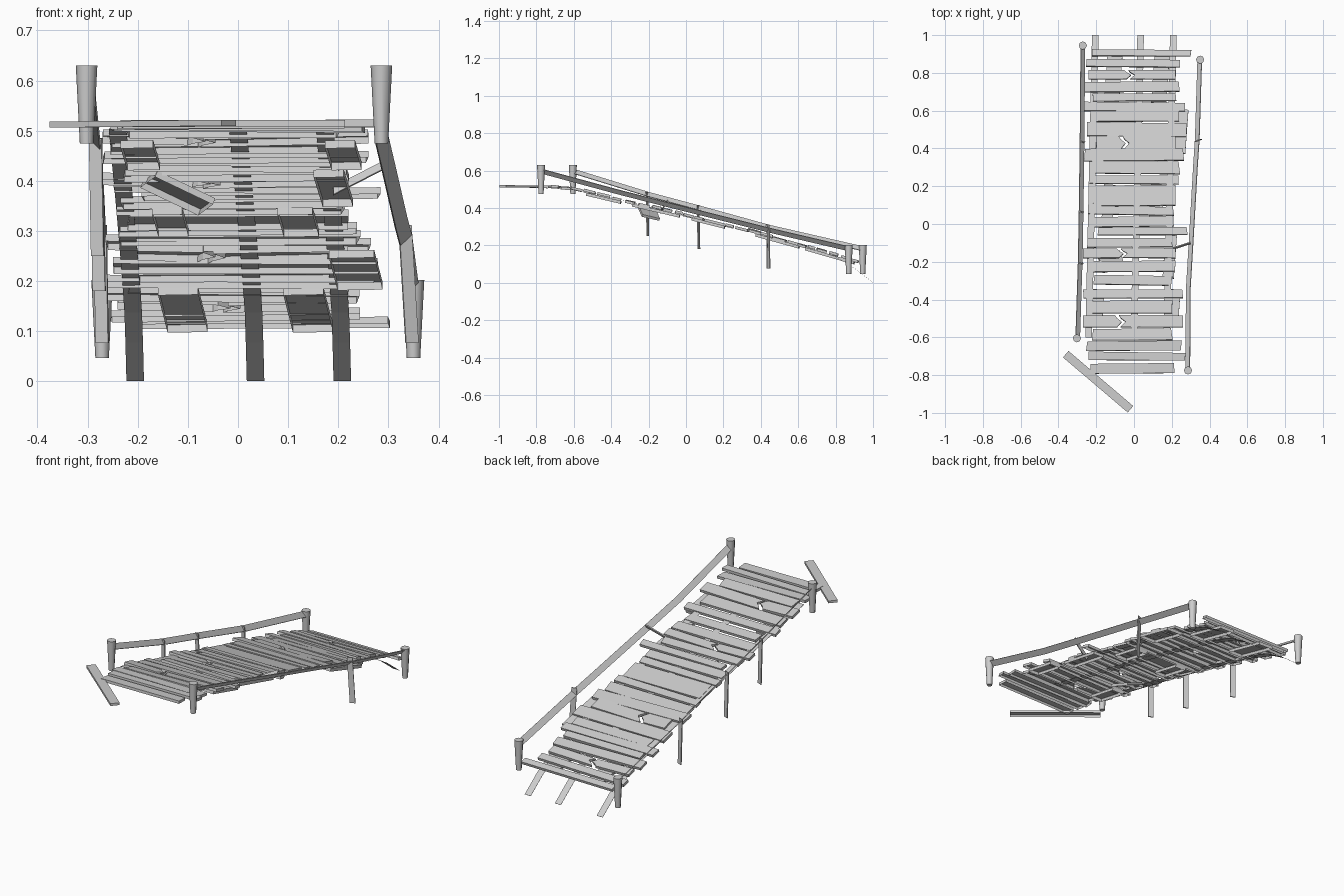
import bpy, bmesh, math, random
from mathutils import Vector, Matrix

random.seed(4)
cube = bpy.data.objects.get("Cube")
if cube:
    bpy.data.objects.remove(cube, do_unlink=True)

wood = bpy.data.materials.new("grey wood")
wood.use_nodes = True
colour = (0.61, 0.61, 0.61, 1)
wood.diffuse_color = colour
wood.node_tree.nodes["Principled BSDF"].inputs["Base Color"].default_value = colour

# Height of the sagging deck along its length
DECK = [(-.8, .515), (-.6, .503), (-.3, .432), (0, .362), (.36, .272), (.62, .2), (.94, .108)]


def deck(y):
    """Height and pitch of the deck at y."""
    for (ya, za), (yb, zb) in zip(DECK, DECK[1:]):
        if y <= yb or yb == DECK[-1][0]:
            slope = (zb - za) / (yb - ya)
            return za + slope * (y - ya), math.atan(slope)


def finish(name, bm):
    mesh = bpy.data.meshes.new(name)
    bm.to_mesh(mesh)
    bm.free()
    mesh.materials.append(wood)
    obj = bpy.data.objects.new(name, mesh)
    bpy.context.collection.objects.link(obj)
    return obj


def board(name, outline, thick, place):
    """Top face and side walls over a flat outline, open underneath."""
    bm = bmesh.new()
    low, high = [[bm.verts.new((x, y, z)) for x, y in outline] for z in (-thick / 2, thick / 2)]
    bm.faces.new(high)
    for i in range(len(outline)):
        bm.faces.new((low[i - 1], low[i], high[i], high[i - 1]))
    bm.transform(place)
    return finish(name, bm)


def rect(x0, x1, w, jitter=0.0):
    j = lambda: random.uniform(-jitter, jitter)
    return [(x0 + j(), -w / 2 + j() / 2), (x1 + j(), -w / 2 + j() / 2),
            (x1 + j(), w / 2 + j() / 2), (x0 + j(), w / 2 + j() / 2)]


def on_deck(x, y, lift=0.0, yaw=0.0, roll=0.0):
    z, pitch = deck(y)
    return (Matrix.Translation((x, y, z + lift)) @ Matrix.Rotation(pitch, 4, "X")
            @ Matrix.Rotation(yaw, 4, "Z") @ Matrix.Rotation(roll, 4, "Y"))


def ribbon(name, points, side, thick):
    """Flat strip running through the points, its width along side."""
    bm = bmesh.new()
    side = Vector(side)
    rows = [(bm.verts.new(Vector(p) - side), bm.verts.new(Vector(p) + side)) for p in points]
    for (a, b), (c, d) in zip(rows, rows[1:]):
        bm.faces.new((a, b, d, c))
    obj = finish(name, bm)
    solid = obj.modifiers.new("thickness", "SOLIDIFY")
    solid.thickness = thick
    solid.offset = 0
    return obj


# Deck planks in hundredths: y, left end, right end, width
PLANKS = [(90.5, -22, 30, 3.3), (85, -25, 24, 4.2), (72.5, -26, 24, 5.3), (67, -22, 22, 4.2),
          (62, -26, 27, 4.4), (57, -20, 24, 5.6), (50, -25, 28, 7.2), (36.5, -26, 26, 6.4),
          (30, -23, 24, 6.8), (23.5, -24, 24, 4.4), (15, -22, 22, 11), (7, -24, 21, 4.6),
          (1, -23, 21, 5.4), (-4, -19, 28, 4.2), (-10, -25, 20, 4.8), (-22.5, -23, 22, 5.6),
          (-30, -21, 20, 5), (-37, -27, 26, 4.8), (-44, -25, 20, 6.6), (-58.5, -22, 20, 6),
          (-64.5, -25, 25, 5.2), (-70, -24, 27, 4.4), (-76.5, -23, 21, 5)]
for n, row in enumerate(PLANKS):
    y, x0, x1, w = (v / 100 for v in row)
    place = on_deck(0, y, random.uniform(-.003, .004), random.uniform(-.015, .015),
                    random.uniform(-.012, .012))
    board(f"deck_plank_{n}", rect(x0, x1, w, .005), .014, place)

# Snapped planks, each in two halves with a jagged gap: y, ends, break, width
for n, row in enumerate([(79, -24, 22, -2, 4.8), (43, -20, 22, -5, 7),
                         (-15.5, -27, 22, -6, 5), (-51.5, -27, 26, -7, 6.4)]):
    y, x0, x1, xb, w = (v / 100 for v in row)
    h = w / 2
    left = [(x0, -h), (xb - .02, -h), (xb + .005, -h * .1), (xb - .02, h * .5), (xb - .03, h), (x0, h)]
    right = [(x1, h), (xb - .01, h), (xb, h * .5), (xb + .025, -h * .1), (xb, -h), (x1, -h)]
    board(f"snapped_plank_left_{n}", left, .014, on_deck(0, y, 0, .01, .02))
    board(f"snapped_plank_right_{n}", right[::-1], .014, on_deck(0, y, 0, -.01, -.02))

# Short boards nailed lengthwise beneath the deck: x, y, width, length
for n, row in enumerate([(-11, 77, 8, 27), (14, 77, 8, 27), (23.5, 49, 9, 24), (-13.5, 12, 6, 18),
                         (12, 12, 7, 18), (19, -16, 6, 26), (-19.5, -44, 6.5, 19), (21, -44, 6, 19)]):
    x, y, w, length = (v / 100 for v in row)
    board(f"under_board_{n}", rect(-w / 2, w / 2, length), .016, on_deck(x, y, -.014, -.07))

# Board hanging loose beneath the deck
board("hanging_board", rect(-.065, .065, .1), .014, on_deck(-.12, -.2, -.033, .3, .38))

# Plank lying askew at the high end
board("fallen_plank", rect(-.225, .225, .045), .012,
      Matrix.Translation((-.19, -.835, .514)) @ Matrix.Rotation(-.705, 4, "Z")
      @ Matrix.Rotation(-.008, 4, "Y"))

# Three thin straps that carry the planks and trail to the ground
for n, x in enumerate((-.205, .035, .208)):
    path = [(x - .022 * (1 - y), y, deck(y)[0] + .001) for y, _ in DECK[1:-1]]
    tail = [(x - .004, .8, .138), (x - .002, .9, .078), (x, 1, .001)]
    ribbon(f"strap_{n}", path + tail, (.0175, 0, 0), .001)

# Tapered corner posts
for name, x, y, base in (("high_right", -.302, -.605, .475), ("high_left", .286, -.775, .475),
                         ("low_right", -.271, .945, .047), ("low_left", .35, .87, .047)):
    bm = bmesh.new()
    bmesh.ops.create_cone(bm, cap_ends=True, segments=8, radius1=.0135, radius2=.0215, depth=.155)
    bmesh.ops.translate(bm, vec=(x, y, base + .0775), verts=bm.verts)
    for face in bm.faces:
        face.smooth = len(face.verts) == 4
    finish(name + "_post", bm)

# Hand rails, leaning outward at the top
ribbon("left_rail", [(.285, -.775, .597), (.287, -.35, .482), (.302, -.1, .418),
                     (.325, .3, .318), (.335, .45, .28), (.348, .87, .182)], (.011, 0, .012), .004)
ribbon("right_rail", [(-.298, -.605, .597), (-.285, -.2, .472), (-.28, .07, .4),
                      (-.275, .45, .295), (-.271, .945, .182)], (-.011, 0, .012), .004)

# Flat upright stakes along the rails, each turned a little
for n, (x, y, top) in enumerate(((-.282, -.208, .485), (-.279, .065, .415),
                                 (-.273, .435, .312), (.34, .44, .312))):
    lean = .014 if x > 0 else .004
    ribbon(f"rail_stake_{n}", [(x - lean / 2, y, top), (x + lean / 2, y + .004, top - .235)],
           (.0125, math.copysign(.005, x), 0), .005)

# Stake knocked over against the left rail
ribbon("knocked_stake", [(.19, -.135, .38), (.3, -.1, .436)], (0, .004, .008), .006)
